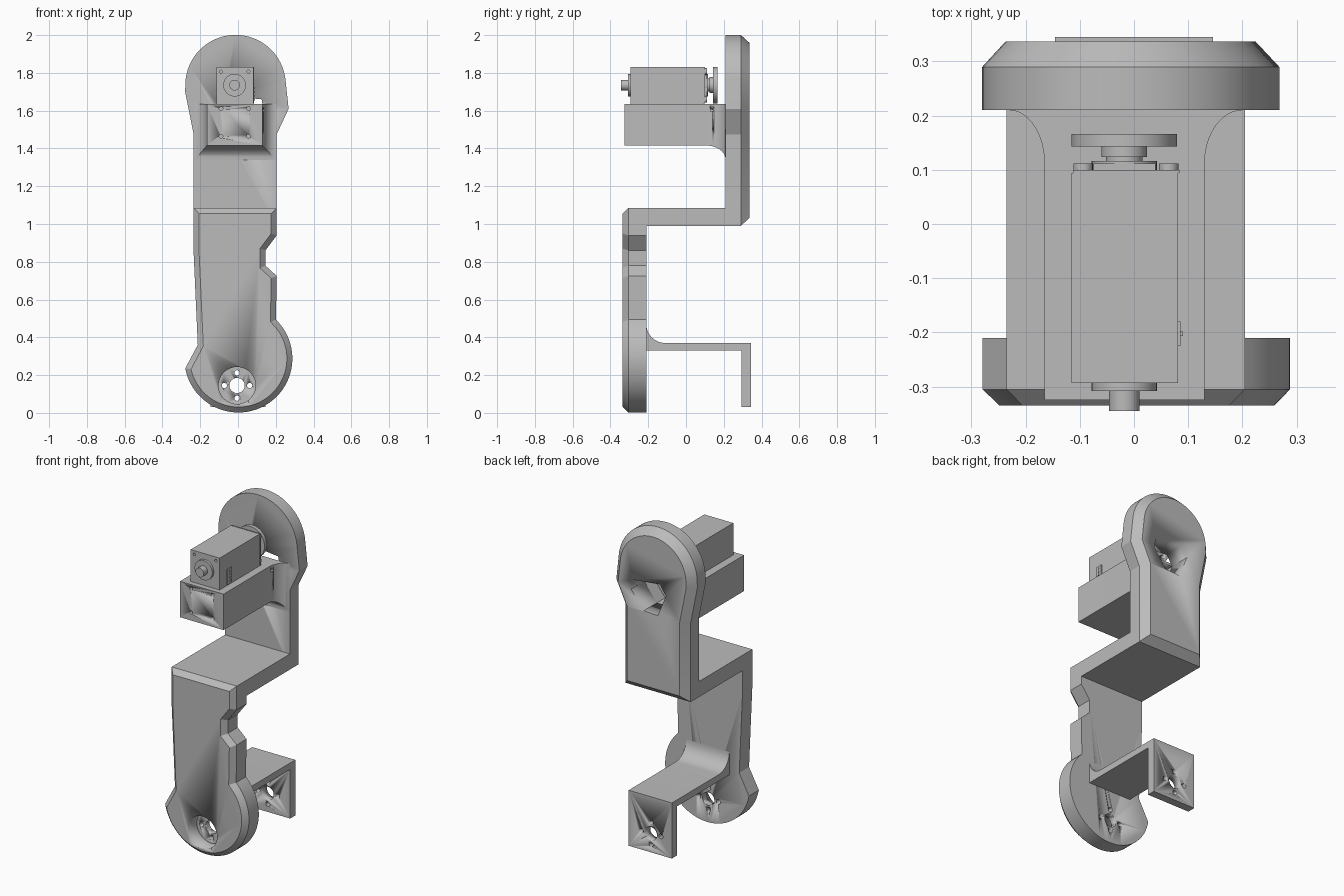
import bpy, bmesh
from math import sin, cos, pi, radians
from mathutils import Matrix, Vector

if "Cube" in bpy.data.objects:
    bpy.data.objects.remove(bpy.data.objects["Cube"])

grey = bpy.data.materials.new("plain grey")
grey.use_nodes = True
grey.diffuse_color = (0.5, 0.5, 0.5, 1)
grey.node_tree.nodes["Principled BSDF"].inputs["Base Color"].default_value = (0.5, 0.5, 0.5, 1)


def finish(name, bm, smooth=True):
    bmesh.ops.recalc_face_normals(bm, faces=bm.faces)
    mesh = bpy.data.meshes.new(name)
    bm.to_mesh(mesh)
    bm.free()
    mesh.materials.append(grey)
    ob = bpy.data.objects.new(name, mesh)
    bpy.context.collection.objects.link(ob)
    bpy.ops.object.select_all(action='DESELECT')
    ob.select_set(True)
    bpy.context.view_layer.objects.active = ob
    if smooth:
        bpy.ops.object.shade_smooth_by_angle(angle=radians(25))
    return ob


def box(name, x, y, z):
    bm = bmesh.new()
    bmesh.ops.create_cube(bm, size=1)
    for v in bm.verts:
        for i, (a, b) in enumerate((x, y, z)):
            v.co[i] = a if v.co[i] < 0 else b
    return finish(name, bm, False)


def rod(name, x, z, r, y0, y1, sides=40):
    """Cylinder along y."""
    bm = bmesh.new()
    bmesh.ops.create_cone(bm, cap_ends=True, segments=sides, radius1=r, radius2=r, depth=y1 - y0,
                          matrix=Matrix.Translation((x, (y0 + y1) / 2, z)) @ Matrix.Rotation(pi / 2, 4, 'X'))
    return finish(name, bm)


def prism(name, outline, y0, y1, chamfer=0, depth=0):
    """Outline in x, z pushed from y0 to y1, with a chamfered edge beyond y1."""
    bm = bmesh.new()
    face = bm.faces.new([bm.verts.new((x, y0, z)) for x, z in outline])
    out = bmesh.ops.extrude_face_region(bm, geom=[face], use_keep_orig=True)["geom"]
    bmesh.ops.translate(bm, vec=(0, y1 - y0, 0), verts=[g for g in out if isinstance(g, bmesh.types.BMVert)])
    bmesh.ops.recalc_face_normals(bm, faces=bm.faces)
    if chamfer:
        cap = [g for g in out if isinstance(g, bmesh.types.BMFace)]
        bmesh.ops.inset_region(bm, faces=cap, thickness=chamfer, use_even_offset=True)
        for v in cap[0].verts:
            v.co.y = y1 + depth
    return finish(name, bm)


def arc(cx, cz, r, a0, a1, n):
    return [(cx + r * cos(radians(a0 + (a1 - a0) * i / n)),
             cz + r * sin(radians(a0 + (a1 - a0) * i / n))) for i in range(n + 1)]


def cut(target, cutter):
    cutter.hide_render = True
    mod = target.modifiers.new("cut", 'BOOLEAN')
    mod.operation, mod.solver, mod.object = 'DIFFERENCE', 'EXACT', cutter
    bpy.ops.object.select_all(action='DESELECT')
    target.select_set(True)
    bpy.context.view_layer.objects.active = target
    bpy.ops.object.modifier_apply(modifier=mod.name)
    bpy.data.objects.remove(cutter)


def horn_holes(target, y0, y1):
    """Shaft hole with four screw holes round it."""
    cut(target, rod("cutter", PIVOT_X, PIVOT_Z, 0.04, y0, y1))
    for i in range(4):
        cut(target, rod("cutter", PIVOT_X + 0.067 * cos(i * pi / 2),
                        PIVOT_Z + 0.067 * sin(i * pi / 2), 0.014, y0, y1, 20))


PIVOT_X, PIVOT_Z = -0.005, 0.145
LEFT, RIGHT = -0.235, 0.205

# Lower plate with notch, round foot and counterbored pivot
lower = [(RIGHT, 1.085), (LEFT, 1.085), (LEFT, 0.85), (-0.213, 0.36)]
lower += arc(0.002, 0.288, 0.286, 190.5, 406, 48)
lower += [(RIGHT, 0.725), (0.145, 0.78), (0.145, 0.86), (RIGHT, 0.94)]
lower_plate = prism("lower_plate", lower, -0.21, -0.305, 0.029, -0.03)
cut(lower_plate, rod("cutter", PIVOT_X, PIVOT_Z, 0.098, -0.4, -0.25))
horn_holes(lower_plate, -0.4, -0.15)

# Shelf joining the two plates
box("middle_shelf", (LEFT, RIGHT), (-0.303, 0.288), (0.99, 1.085))

# Upper plate with round head
upper = [(LEFT, 0.99), (RIGHT, 0.99), (RIGHT, 1.475), (0.268, 1.61)]
upper += arc(-0.013, 1.735, 0.266, 6, 174, 40)
upper += [(-0.28, 1.7), (LEFT, 1.475)]
upper_plate = prism("upper_plate", upper, 0.21, 0.29, 0.043, 0.047)

# Servo arm: a block flaring into the plate at the sides and underneath
bm = bmesh.new()
rings = []
stations = [(-0.325, 0)] + [(0.11 + 0.1 * sin(t), 1 - cos(t)) for t in [i * pi / 24 for i in range(13)]]
for y, f in stations:
    x0, x1, z0, z1 = -0.165 - 0.065 * f, 0.13 + 0.07 * f, 1.415 - 0.075 * f, 1.635
    rings.append([bm.verts.new(p) for p in ((x0, y, z0), (x1, y, z0), (x1, y, z1), (x0, y, z1))])
for a, b in zip(rings, rings[1:]):
    for i in range(4):
        j = (i + 1) % 4
        bm.faces.new((a[i], a[j], b[j], b[i]))
bm.faces.new(rings[0])
bm.faces.new(rings[-1])
servo_arm = finish("servo_arm", bm)
for x in (-0.09, 0.055):
    for z in (1.465, 1.61):
        cut(servo_arm, rod("cutter", x, z, 0.01, -0.4, -0.28, 16))

# Six-sided cable pocket through the head into the arm
pocket = [(0.125, 1.66), (-0.06, 1.68), (-0.1, 1.62), (-0.045, 1.485), (0.05, 1.49), (0.135, 1.6)]
for part in (upper_plate, servo_arm):
    cut(part, prism("cutter", [(x, min(z, 1.62) if part == servo_arm else z) for x, z in pocket], 0.13, 0.4))

# Servo body, end cap and connector
SX, SZ = -0.018, 1.735
body = box("servo_body", (-0.115, 0.081), (-0.293, 0.094), (1.635, 1.83))
for x in (-0.09, 0.055):
    cut(body, rod("cutter", x, 1.807, 0.008, -0.35, -0.27, 16))
box("servo_end_cap", (-0.113, 0.084), (0.094, 0.1), (1.637, 1.832))
box("servo_gear_cover", (-0.075, 0.04), (0.1, 0.112), (1.675, 1.795))
for x in (-0.094, 0.064):
    for z in (1.66, 1.808):
        rod("servo_screw", x, z, 0.018, 0.098, 0.112, 20)
connector = box("servo_connector", (0.078, 0.086), (-0.225, -0.18), (1.64, 1.735))
for i in range(4):
    z = 1.655 + 0.02 * i
    box("connector_pin", (0.084, 0.09), (-0.207, -0.198), (z, z + 0.009))

# Servo shafts and horn
rod("front_boss", SX, SZ, 0.06, -0.308, -0.29)
rod("front_shaft", SX, SZ, 0.028, -0.345, -0.3)
rod("rear_flange", SX, SZ, 0.06, 0.098, 0.116)
rod("rear_spline", SX, SZ, 0.034, 0.11, 0.13, 24)
rod("horn_hub", SX, SZ, 0.042, 0.124, 0.145)
horn = rod("servo_horn", SX, SZ, 0.097, 0.143, 0.166)
for i in range(4):
    a = pi / 4 + i * pi / 2
    cut(horn, rod("cutter", SX + 0.067 * cos(a), SZ + 0.067 * sin(a), 0.012, 0.1, 0.2, 16))

# Lower bracket: side profile with a fillet, swept across x
profile = [(0.345, 0.03), (0.345, 0.37)] + arc(-0.11, 0.47, 0.1, 270, 180, 12)
profile += [(-0.21, 0.33), (0.295, 0.33), (0.295, 0.03)]
bm = bmesh.new()
face = bm.faces.new([bm.verts.new((-0.146, y, z)) for y, z in profile])
new = bmesh.ops.extrude_face_region(bm, geom=[face], use_keep_orig=True)["geom"]
bmesh.ops.translate(bm, vec=Vector((0.292, 0, 0)), verts=[g for g in new if isinstance(g, bmesh.types.BMVert)])
bracket = finish("lower_bracket", bm)
horn_holes(bracket, 0.25, 0.4)
